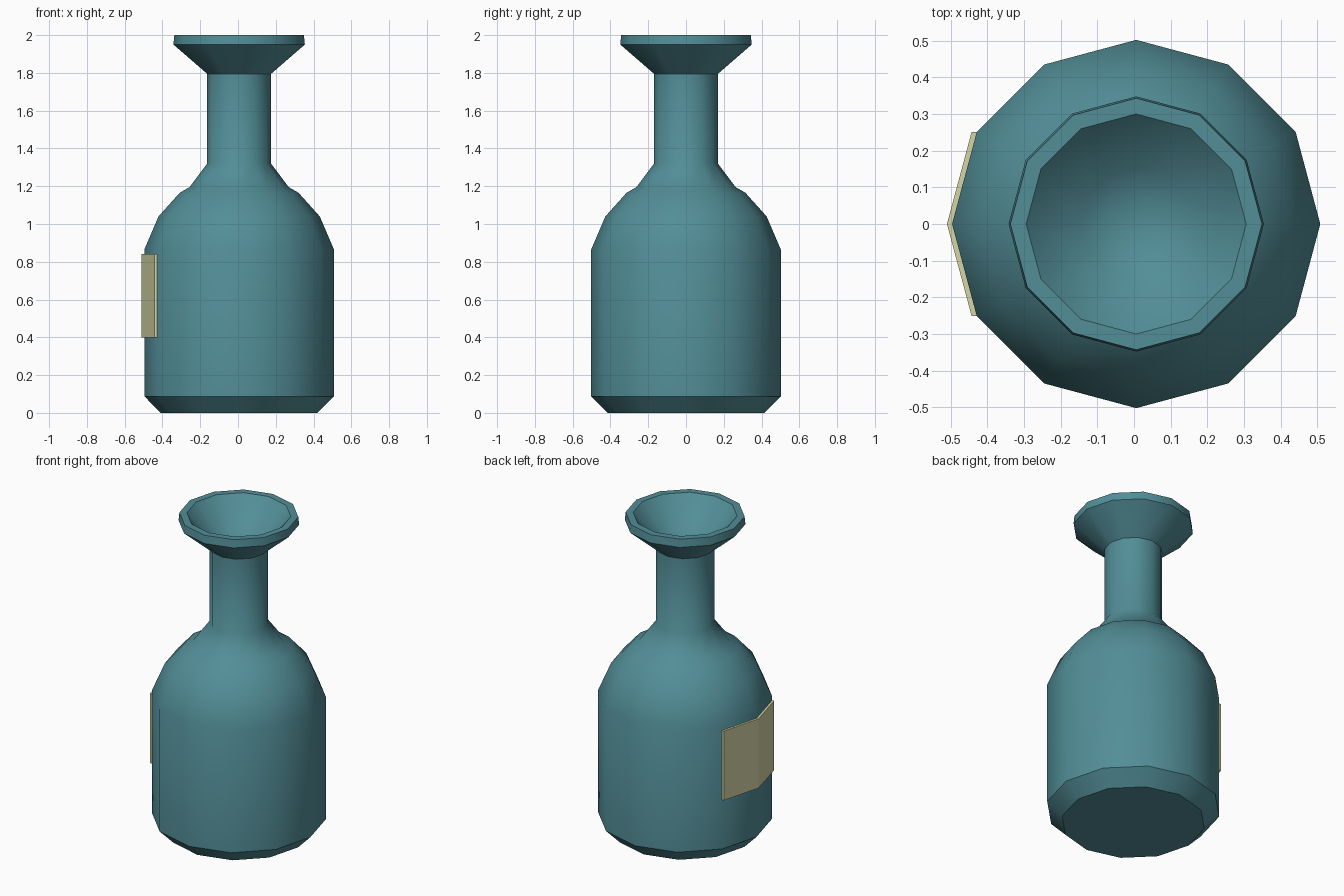
import bpy, bmesh, math

if "Cube" in bpy.data.objects:
    bpy.data.objects.remove(bpy.data.objects["Cube"])

SIDES = 12
CX = 0.006  # bottle axis, shifted so bottle plus label is centred


def material(name, color):
    m = bpy.data.materials.new(name)
    m.diffuse_color = color
    m.use_nodes = True
    m.node_tree.nodes["Principled BSDF"].inputs["Base Color"].default_value = m.diffuse_color
    return m


def finish(name, bm, mat, angle):
    bmesh.ops.recalc_face_normals(bm, faces=bm.faces)
    me = bpy.data.meshes.new(name)
    bm.to_mesh(me)
    bm.free()
    me.materials.append(mat)
    ob = bpy.data.objects.new(name, me)
    bpy.context.collection.objects.link(ob)
    bpy.ops.object.select_all(action='DESELECT')
    ob.select_set(True)
    bpy.context.view_layer.objects.active = ob
    bpy.ops.object.shade_smooth_by_angle(angle=math.radians(angle))
    return ob


def lathe(name, profile, mat):
    bm = bmesh.new()
    verts = [bm.verts.new((CX + r, 0, z)) for r, z in profile]
    edges = [bm.edges.new(p) for p in zip(verts, verts[1:])]
    bmesh.ops.spin(bm, geom=verts + edges, cent=(CX, 0, 0), axis=(0, 0, 1),
                   angle=math.tau, steps=SIDES)
    bmesh.ops.remove_doubles(bm, verts=bm.verts, dist=1e-4)
    return finish(name, bm, mat, 40)


glass = material("teal_glass", (0.085, 0.27, 0.31, 1))
paper = material("cream_paper", (0.66, 0.66, 0.38, 1))

# Bottle: base chamfer, body, rounded shoulder, neck, flared lip and mouth
lathe("bottle", [
    (0, 0), (0.415, 0), (0.502, 0.088), (0.502, 0.865), (0.427, 1.04),
    (0.315, 1.165), (0.263, 1.195), (0.169, 1.32), (0.169, 1.795),
    (0.348, 1.95), (0.343, 2.0), (0.3, 2.0), (0.15, 1.84), (0, 1.80),
], glass)

# Label: thin folded strip wrapped over two facets on the left side
bm = bmesh.new()
inner = [(CX - 0.502 * math.cos(a), 0.502 * math.sin(a))
         for a in (-math.pi / 6, 0, math.pi / 6)]
for (x0, y0), (x1, y1) in zip(inner, inner[1:]):
    bm.faces.new([bm.verts.new(c) for c in (
        (x0, y0, 0.4), (x1, y1, 0.4), (x1, y1, 0.84), (x0, y0, 0.84))])
bmesh.ops.remove_doubles(bm, verts=bm.verts, dist=1e-4)
out = bmesh.ops.extrude_face_region(bm, geom=bm.faces[:], use_keep_orig=True)
bmesh.ops.translate(bm, vec=(-0.014, 0, 0),
                    verts=[g for g in out["geom"] if isinstance(g, bmesh.types.BMVert)])
finish("label", bm, paper, 25)
